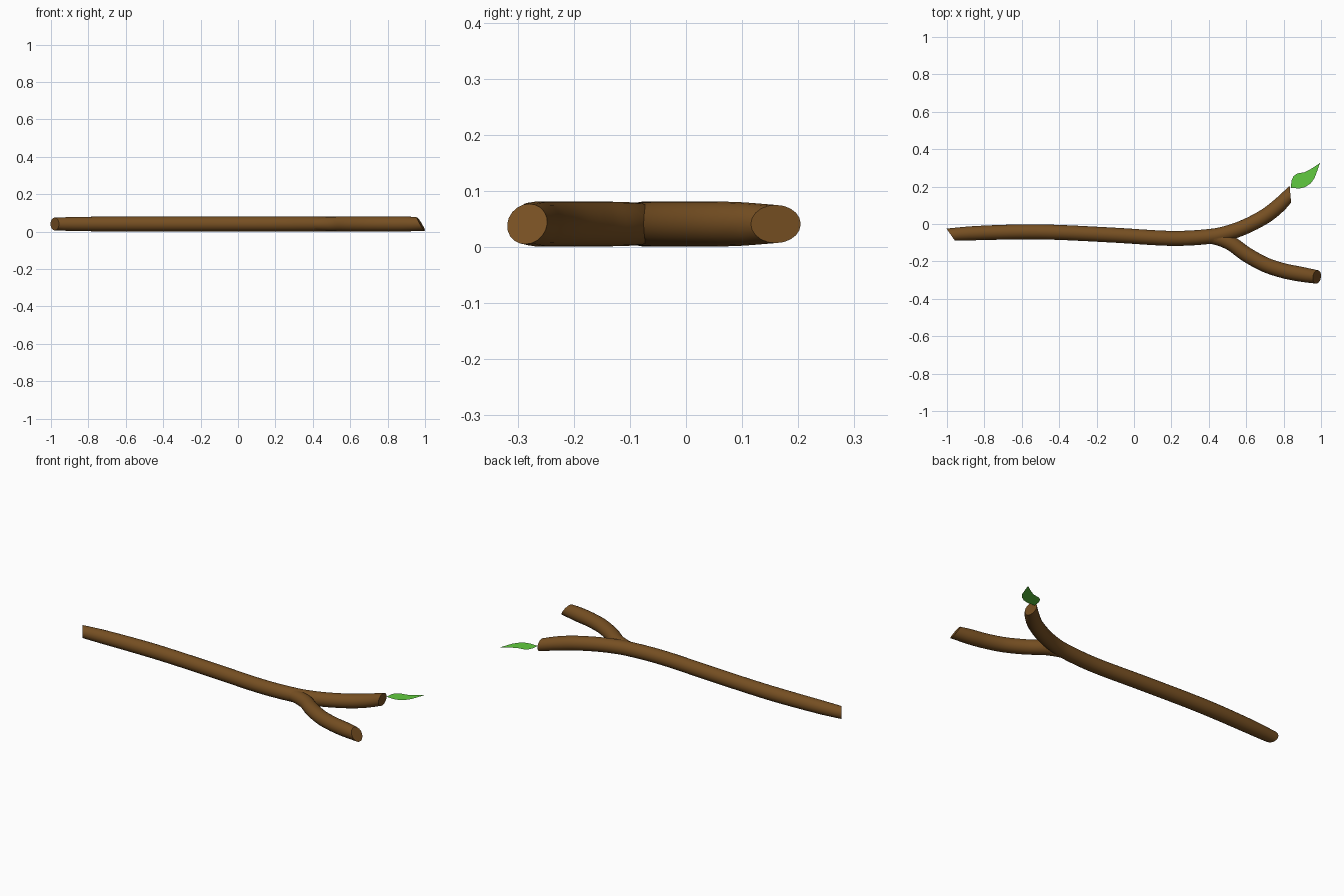
import bpy, bmesh, math
from mathutils import Vector

if "Cube" in bpy.data.objects:
    bpy.data.objects.remove(bpy.data.objects["Cube"])

SIDES = 20
Z_MID = 0.041


def material(name, color):
    m = bpy.data.materials.new(name)
    m.diffuse_color = (*color, 1)
    m.use_nodes = True
    m.node_tree.nodes["Principled BSDF"].inputs["Base Color"].default_value = m.diffuse_color
    return m


bark = material("bark", (0.18, 0.078, 0.016))
green = material("leaf_green", (0.12, 0.6, 0.05))


def finish(bm, name, mat):
    mesh = bpy.data.meshes.new(name)
    bm.to_mesh(mesh)
    bm.free()
    mesh.materials.append(mat)
    obj = bpy.data.objects.new(name, mesh)
    bpy.context.collection.objects.link(obj)
    return obj


def spline(points, steps=5):
    """Catmull-Rom samples of (x, y, radius) points."""
    pts = [Vector(p) for p in points]
    pts = [2 * pts[0] - pts[1]] + pts + [2 * pts[-1] - pts[-2]]
    out = []
    for a, b, c, d in zip(pts, pts[1:], pts[2:], pts[3:]):
        for i in range(steps):
            t = i / steps
            out.append(0.5 * (2 * b + (c - a) * t + (2 * a - 5 * b + 4 * c - d) * t * t
                              + (3 * b - a - 3 * c + d) * t ** 3))
    out.append(pts[-2])
    # leave room for the slanted end cuts
    keep = [p for p in out[1:-1]
            if min((p - out[0]).xy.length, (p - out[-1]).xy.length) > 0.045]
    return [out[0]] + keep + [out[-1]]


def tube(name, points, start_cut=(0, 0), end_cut=(0, 0)):
    """Round tube lying flat; cuts slant the ends along (sideways, up)."""
    path = spline(points)
    bm = bmesh.new()
    rings = []
    for i, p in enumerate(path):
        d = path[min(i + 1, len(path) - 1)] - path[max(i - 1, 0)]
        tan = Vector((d.x, d.y, 0)).normalized()
        side = Vector((-tan.y, tan.x, 0))
        cut = start_cut if i == 0 else end_cut if i == len(path) - 1 else (0, 0)
        ring = []
        for k in range(SIDES):
            a = math.tau * k / SIDES
            c, s = math.cos(a) * p.z, math.sin(a) * p.z
            ring.append(bm.verts.new(Vector((p.x, p.y, Z_MID)) + side * c
                                     + Vector((0, 0, s)) + tan * (cut[0] * c + cut[1] * s)))
        rings.append(ring)
    for r0, r1 in zip(rings, rings[1:]):
        for k in range(SIDES):
            n = (k + 1) % SIDES
            bm.faces.new((r0[k], r0[n], r1[n], r1[k]))
    bm.faces.new(rings[0])
    bm.faces.new(rings[-1])
    bmesh.ops.recalc_face_normals(bm, faces=bm.faces)
    return finish(bm, name, bark)


# main stick curving up into the leafy tip
branch = tube("branch", [
    (-0.98, -0.057, 0.034), (-0.85, -0.049, 0.038), (-0.6, -0.042, 0.04),
    (-0.4, -0.045, 0.04), (-0.1, -0.06, 0.04), (0.2, -0.077, 0.04),
    (0.4, -0.067, 0.04), (0.5, -0.048, 0.04), (0.6, -0.012, 0.04),
    (0.7, 0.041, 0.04), (0.77, 0.095, 0.039), (0.836, 0.16, 0.034)],
    start_cut=(-0.6, 0), end_cut=(0.85, 0))

# forked side twig
twig = tube("side_twig", [
    (0.36, -0.073, 0.03), (0.44, -0.076, 0.036), (0.52, -0.105, 0.039),
    (0.6, -0.162, 0.04), (0.7, -0.217, 0.04), (0.8, -0.25, 0.04),
    (0.89, -0.268, 0.04), (0.978, -0.283, 0.036)],
    end_cut=(0, -0.6))

# weld the fork into one piece
weld = branch.modifiers.new("fork", 'BOOLEAN')
weld.operation = 'UNION'
weld.solver = 'EXACT'
weld.object = twig
bpy.context.view_layer.objects.active = branch
branch.select_set(True)
bpy.ops.object.modifier_apply(modifier=weld.name)
bpy.data.objects.remove(twig)
bpy.ops.object.shade_smooth_by_angle(angle=math.radians(40))

# flat leaf on the tip
outline = [(0.838, 0.193), (0.843, 0.235), (0.853, 0.256), (0.873, 0.27), (0.914, 0.277),
           (0.952, 0.298), (0.995, 0.327), (0.98, 0.285), (0.965, 0.245),
           (0.945, 0.217), (0.915, 0.197), (0.885, 0.19)]
bm = bmesh.new()
face = bm.faces.new([bm.verts.new((x, y, 0.045)) for x, y in outline])
if face.normal.z < 0:
    face.normal_flip()
bm.normal_update()
if bm.faces[:][0].normal.z < 0:
    bmesh.ops.reverse_faces(bm, faces=bm.faces[:])
finish(bm, "leaf", green)
